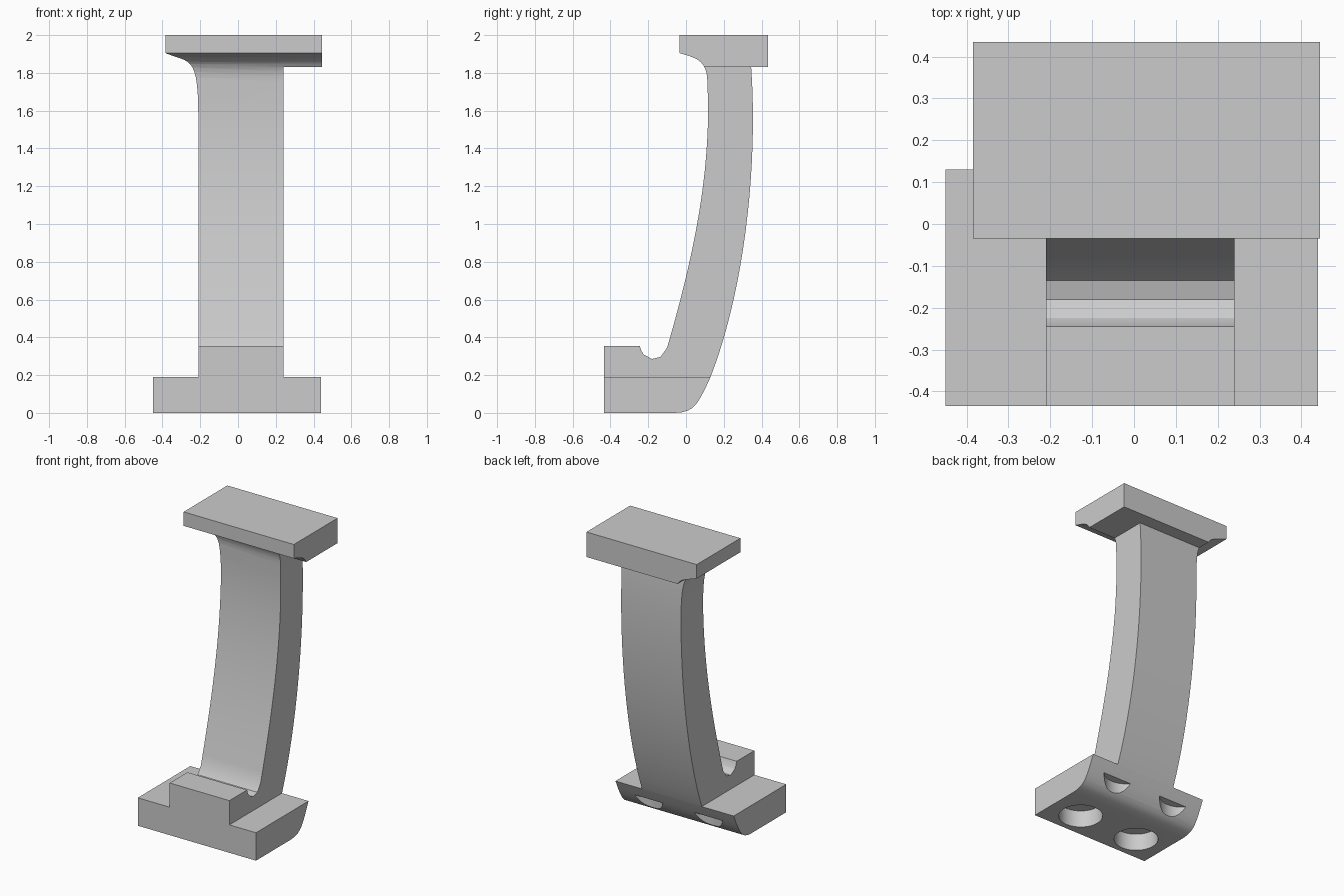
import bpy, bmesh, math
from mathutils import Vector
from mathutils.geometry import interpolate_bezier

if "Cube" in bpy.data.objects:
    bpy.data.objects.remove(bpy.data.objects["Cube"])

grey = bpy.data.materials.new("plain_grey")
grey.use_nodes = True
GREY = (0.6, 0.6, 0.6, 1)
grey.diffuse_color = GREY
grey.node_tree.nodes["Principled BSDF"].inputs["Base Color"].default_value = GREY


def bezier(a, b, c, d, steps):
    pts = interpolate_bezier(*[Vector((*p, 0)) for p in (a, b, c, d)], steps)
    return [(p.x, p.y) for p in pts]


def extrude_profile(name, points, place, direction):
    """Closed outline turned into a solid along one axis."""
    bm = bmesh.new()
    face = bm.faces.new([bm.verts.new(place(*p)) for p in points])
    ext = bmesh.ops.extrude_face_region(bm, geom=[face])
    moved = [g for g in ext["geom"] if isinstance(g, bmesh.types.BMVert)]
    bmesh.ops.translate(bm, verts=moved, vec=direction)
    bmesh.ops.recalc_face_normals(bm, faces=bm.faces)
    mesh = bpy.data.meshes.new(name)
    bm.to_mesh(mesh)
    bm.free()
    obj = bpy.data.objects.new(name, mesh)
    bpy.context.collection.objects.link(obj)
    obj.data.materials.append(grey)
    return obj


def combine(obj, tool, operation):
    mod = obj.modifiers.new(operation.lower(), 'BOOLEAN')
    mod.operation, mod.solver, mod.object = operation, 'EXACT', tool
    bpy.context.view_layer.objects.active = obj
    bpy.ops.object.modifier_apply(modifier=mod.name)
    bpy.data.objects.remove(tool)


# Side outline (y, z): toe block, groove, bowed leg, top plate, heel
side = [(-.435, 0), (-.435, .355), (-.245, .355)]
side += [(-.237, .33), (-.225, .31), (-.18, .285), (-.135, .297)]
side += bezier((-.1, .345), (.02, .76), (.14, 1.25), (.113, 1.75), 20)
side += bezier((.112, 1.78), (.1, 1.87), (.05, 1.88), (-.035, 1.905), 10)
side += [(-.035, 2), (.435, 2), (.435, 1.83)]
side += bezier((.345, 1.83), (.38, 1.35), (.32, .68), (.13, .19), 20)
side += bezier((.1, .125), (.06, .05), (.04, 0), (-.06, 0), 8)
bracket = extrude_profile("curved_bracket", side,
                          lambda y, z: (-.6, y, z), (1.2, 0, 0))

# Front outline (x, z): wide foot, straight leg, plate with one coved end
front = [(-.45, -.1), (-.45, .19), (-.21, .19)]
front += bezier((-.21, 1.55), (-.21, 1.9), (-.25, 1.85), (-.385, 1.905), 14)
front += [(-.385, 2.1), (.445, 2.1), (.445, 1.83), (.24, 1.83),
          (.24, .19), (.44, .19), (.44, -.1)]
outline = extrude_profile("front_outline", front,
                          lambda x, z: (x, -.6, z), (0, 1.2, 0))
combine(bracket, outline, 'INTERSECT')

# Blind round holes in the foot; the rear pair only clips the heel slope
for x in (-.235, .215):
    for y in (-.26, .18):
        bpy.ops.mesh.primitive_cylinder_add(vertices=32, radius=.137, depth=.315,
                                            location=(x, y, -.0425))
        combine(bracket, bpy.context.object, 'DIFFERENCE')

bpy.ops.object.select_all(action='DESELECT')
bracket.select_set(True)
bpy.context.view_layer.objects.active = bracket
bpy.ops.object.shade_smooth_by_angle(angle=math.radians(25))
